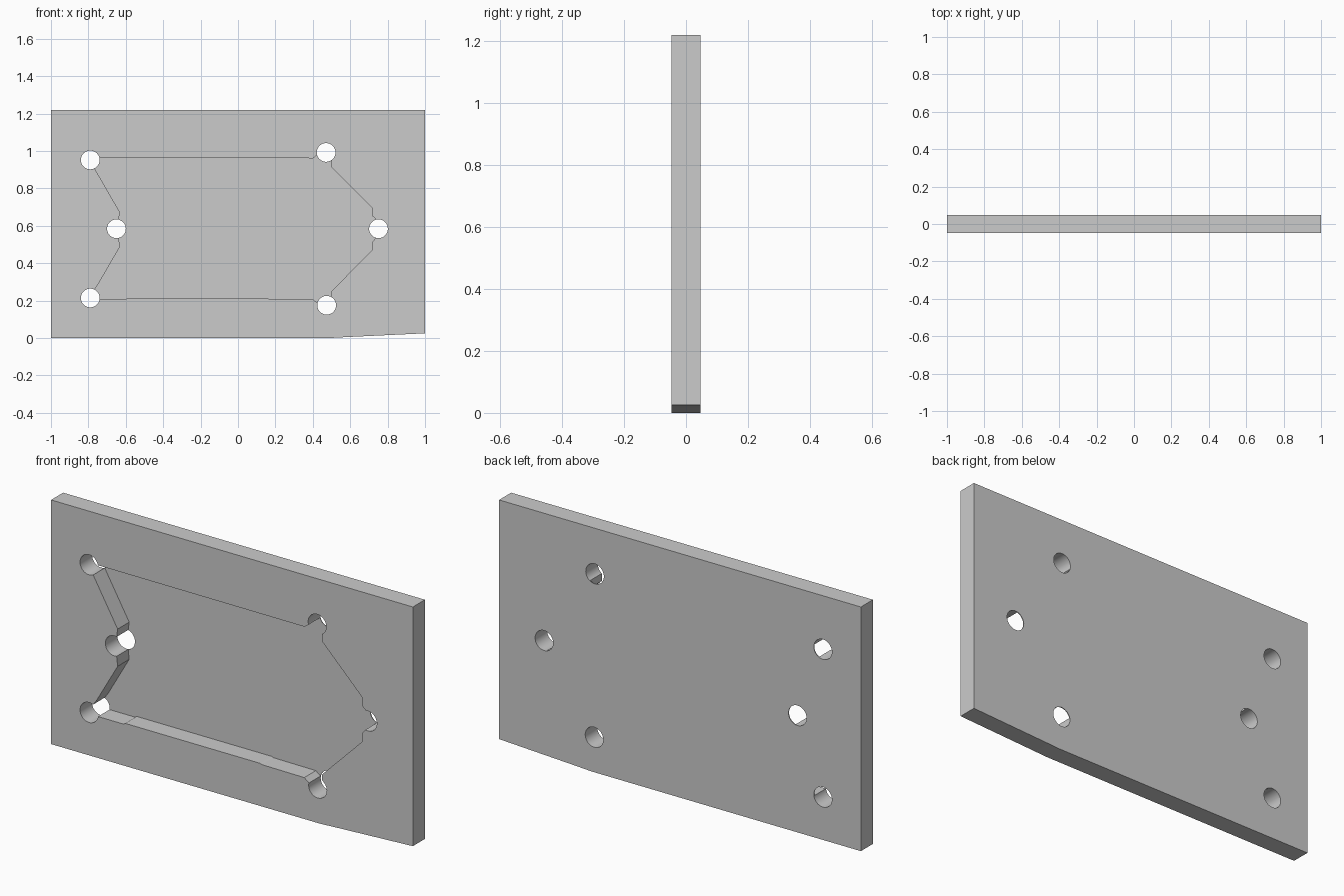
import bpy, bmesh, math

if "Cube" in bpy.data.objects:
    bpy.data.objects.remove(bpy.data.objects["Cube"])

HALF = 0.0475      # half plate thickness
FLOOR = 0.004      # thin web left behind the pocket


def prism(name, outline, y0, y1):
    """Extrude an x-z outline from y0 to y1."""
    bm = bmesh.new()
    front = [bm.verts.new((x, y0, z)) for x, z in outline]
    back = [bm.verts.new((x, y1, z)) for x, z in outline]
    n = len(outline)
    bm.faces.new(front)
    bm.faces.new(back[::-1])
    for i in range(n):
        j = (i + 1) % n
        bm.faces.new((front[i], back[i], back[j], front[j]))
    bmesh.ops.recalc_face_normals(bm, faces=bm.faces)
    mesh = bpy.data.meshes.new(name)
    bm.to_mesh(mesh)
    bm.free()
    ob = bpy.data.objects.new(name, mesh)
    bpy.context.collection.objects.link(ob)
    return ob


def cut(target, cutter):
    """Apply a boolean difference and discard the cutter."""
    mod = target.modifiers.new("cut", 'BOOLEAN')
    mod.operation = 'DIFFERENCE'
    mod.solver = 'EXACT'
    mod.object = cutter
    cutter.hide_render = True
    bpy.context.view_layer.objects.active = target
    bpy.ops.object.modifier_apply(modifier=mod.name)
    bpy.data.objects.remove(cutter)


# Plate with a slightly raised lower right corner
plate = prism("table_plate", [(-1, 0), (0.49, 0), (0.56, 0.004), (1, 0.025),
                              (1, 1.22), (-1, 1.22)], -HALF, HALF)

# Playing-field recess; outline corners end inside the round holes
recess = [(-0.79, 0.963), (0.40, 0.961), (0.43, 0.982), (0.475, 0.99),
          (0.499, 0.95), (0.499, 0.913), (0.718, 0.695), (0.718, 0.653),
          (0.737, 0.635), (0.75, 0.585), (0.737, 0.535), (0.718, 0.513),
          (0.718, 0.47), (0.497, 0.248), (0.497, 0.21), (0.475, 0.177),
          (0.425, 0.187), (0.40, 0.207), (0.165, 0.209), (0.155, 0.213),
          (-0.59, 0.213), (-0.60, 0.207), (-0.765, 0.207), (-0.77, 0.257),
          (-0.75, 0.283), (-0.632, 0.487), (-0.637, 0.53), (-0.645, 0.585),
          (-0.637, 0.637), (-0.632, 0.673), (-0.79, 0.947)]
cut(plate, prism("recess_cutter", recess, -HALF - 0.05, HALF - FLOOR))

# Six round through holes
for x, z in [(-0.79, 0.952), (0.471, 0.992), (0.751, 0.584),
             (0.474, 0.175), (-0.79, 0.214), (-0.65, 0.584)]:
    circle = [(x + 0.05 * math.cos(math.tau * k / 48),
               z + 0.05 * math.sin(math.tau * k / 48)) for k in range(48)]
    cut(plate, prism("hole_cutter", circle, -0.2, 0.2))

# Smooth hole walls, sharp edges elsewhere
bpy.ops.object.select_all(action='DESELECT')
plate.select_set(True)
bpy.context.view_layer.objects.active = plate
bpy.ops.object.shade_smooth_by_angle(angle=math.radians(15))
